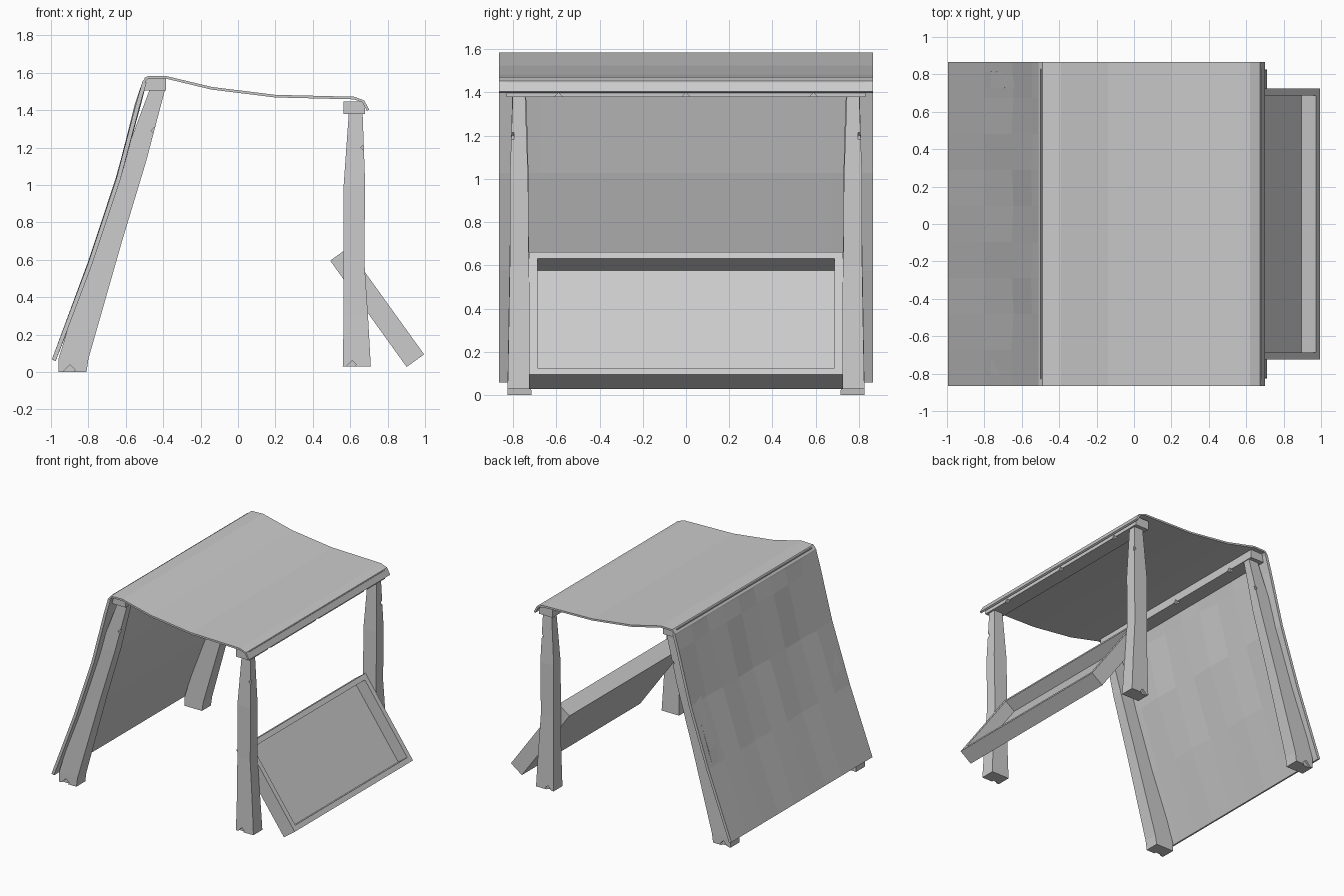
import bpy, bmesh, math
from mathutils import Matrix, Vector

old = bpy.data.objects.get("Cube")
if old:
    bpy.data.objects.remove(old, do_unlink=True)

grey = bpy.data.materials.new("plain grey")
grey.use_nodes = True
grey.diffuse_color = (0.6, 0.6, 0.6, 1)
grey.node_tree.nodes["Principled BSDF"].inputs["Base Color"].default_value = (0.6, 0.6, 0.6, 1)


def finish(name, bm, recalc=True):
    if recalc:
        bmesh.ops.recalc_face_normals(bm, faces=bm.faces)
    mesh = bpy.data.meshes.new(name)
    bm.to_mesh(mesh)
    bm.free()
    mesh.materials.append(grey)
    obj = bpy.data.objects.new(name, mesh)
    bpy.context.collection.objects.link(obj)
    return obj


def add_box(bm, size, matrix):
    bmesh.ops.create_cube(bm, size=1, matrix=matrix @ Matrix.Diagonal((*size, 1)))


def chips(name, places):
    """Hidden diamond cutters that nick the timber: centre, size, turning axis."""
    bm = bmesh.new()
    for centre, size, axis in places:
        turn = Matrix.Rotation(math.radians(45), 4, axis)
        add_box(bm, size, Matrix.Translation(centre) @ turn)
    obj = finish(name, bm)
    obj.hide_render = True
    obj.hide_set(True)
    return obj


def cut(obj, cutter):
    mod = obj.modifiers.new("chips", 'BOOLEAN')
    mod.operation = 'DIFFERENCE'
    mod.solver = 'EXACT'
    mod.object = cutter


def leg_pair(name, sections, places):
    """Loft of rectangles (z, x0, x1, outer y, inner y), mirrored across the depth."""
    bm = bmesh.new()
    rings = []
    for z, x0, x1, y0, y1 in sections:
        rings.append([bm.verts.new(p) for p in
                      ((x0, -y0, z), (x1, -y0, z), (x1, -y1, z), (x0, -y1, z))])
    for a, b in zip(rings, rings[1:]):
        for i in range(4):
            j = (i + 1) % 4
            bm.faces.new((a[i], a[j], b[j], b[i]))
    bm.faces.new(rings[0])
    bm.faces.new(rings[-1])
    obj = finish(name, bm)
    cut(obj, chips(name + "_chips", places))
    mirror = obj.modifiers.new("mirror", 'MIRROR')
    mirror.use_axis = (False, True, False)


# Legs
leg_pair("slanted_legs", [
    (0, -.96, -.81, .825, .715), (.07, -.96, -.80, .825, .717),
    (.7, -.765, -.62, .815, .727), (1.13, -.615, -.49, .81, .73),
    (1.53, -.465, -.385, .80, .745)],
    [((-.91, -.835, 0), (.04, .05, .07), 'Y'),
     ((-.43, -.82, 1.29), (.05, .05, .05), 'Y')])
leg_pair("upright_legs", [
    (.03, .56, .71, .825, .715), (.3, .565, .695, .82, .722),
    (.6, .565, .675, .815, .727), (1.0, .565, .68, .815, .73),
    (1.42, .595, .665, .80, .745)],
    [((.6, -.835, .03), (.03, .05, .06), 'Y'),
     ((.685, -.82, 1.2), (.04, .05, .04), 'Y')])

# Cross beams with nicked lower edges
for name, x, z, edge in (("back_beam", -.443, 1.54, .05), ("front_beam", .622, 1.413, .057)):
    bm = bmesh.new()
    add_box(bm, (.115, 1.66, .068), Matrix.Translation((x, 0, z)))
    beam = finish(name, bm)
    cut(beam, chips(name + "_chips", [
        ((x + edge, y, z - .035), (.03, .03, .03), 'X') for y in (-.59, 0, .59)]))


def sheet(name, profile, columns, thickness, wave=0):
    """Profile in x and z run along the depth, with an optional gentle ripple."""
    bm = bmesh.new()
    rows = []
    for r, (x, z) in enumerate(profile):
        row = []
        for c in range(columns + 1):
            inner = 0 < c < columns and 0 < r < len(profile) - 1
            bump = wave * math.sin(2.1 * c + 1.7 * r) if inner else 0
            row.append(bm.verts.new((x + bump, .865 * (2 * c / columns - 1), z)))
        rows.append(row)
    for a, b in zip(rows, rows[1:]):
        for c in range(columns):
            bm.faces.new((a[c], b[c], b[c + 1], a[c + 1]))
    obj = finish(name, bm, recalc=False)
    solid = obj.modifiers.new("thickness", 'SOLIDIFY')
    solid.thickness = thickness
    solid.offset = 0


# Cloth roof and hanging back sheet
sheet("roof_cloth", [(-.515, 1.5), (-.505, 1.55), (-.485, 1.575), (-.39, 1.577),
                     (-.14, 1.517), (.2, 1.475), (.62, 1.465), (.67, 1.447),
                     (.695, 1.4)], 1, .014)
sheet("back_cloth", [(-.985, .063), (-.79, .58), (-.64, 1.03), (-.535, 1.43),
                     (-.5, 1.55)], 9, .022, .006)

# Open tray leaning against the upright legs
down = Vector((.41, 0, -.57)).normalized()
out = Vector((.57, 0, .41)).normalized()
frame = Matrix((down, Vector((0, 1, 0)), out)).transposed().to_4x4()
frame.translation = (.744, 0, .345)
bm = bmesh.new()
add_box(bm, (.70, 1.45, .115), frame)
bm.normal_update()
front = max(bm.faces, key=lambda f: f.normal.dot(out))
bmesh.ops.inset_region(bm, faces=[front], thickness=.055)
floor = bmesh.ops.extrude_face_region(bm, geom=[front])
bmesh.ops.delete(bm, geom=[front], context='FACES_ONLY')
bmesh.ops.translate(bm, vec=out * -.095,
                    verts=[v for v in floor["geom"] if isinstance(v, bmesh.types.BMVert)])
finish("tray", bm)
